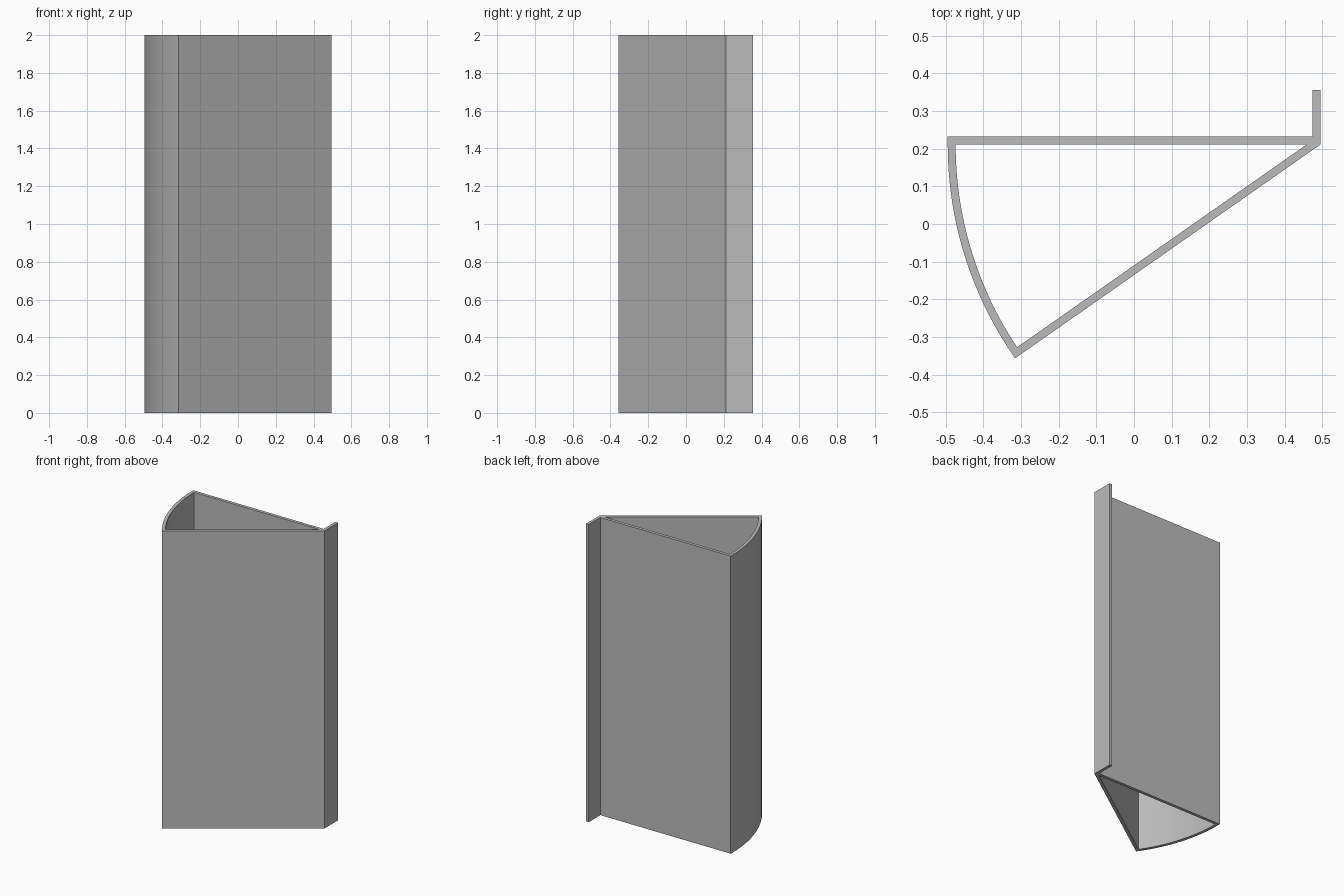
import bpy
import bmesh
from math import radians, sin, cos, asin, tan
from mathutils import Vector

cube = bpy.data.objects.get("Cube")
if cube:
    bpy.data.objects.remove(cube, do_unlink=True)

HEIGHT = 2.0
WALL = 0.021
RADIUS = 0.99
SWEEP = radians(35)
HINGE = Vector((0.495, 0.211))      # sharp corner where the two flat walls meet
BACK = HINGE.y + WALL
FLANGE_END = 0.356


def arc(radius, end, steps=24):
    """Points on the curved wall, from the back panel towards the front edge."""
    return [HINGE - radius * Vector((cos(end * i / steps), sin(end * i / steps)))
            for i in range(steps + 1)]


# Outer outline: hinge corner, flange, back panel, curved wall
outer = [HINGE, (HINGE.x, FLANGE_END), (HINGE.x - WALL, FLANGE_END),
         (HINGE.x - WALL, BACK), (HINGE.x - RADIUS, BACK)] + arc(RADIUS, SWEEP)

# Inner outline: the hollow, one wall thickness inside
inner_radius = RADIUS - WALL
inner_end = SWEEP - asin(WALL / inner_radius)
inner = [(HINGE.x - WALL / sin(SWEEP), HINGE.y)] + arc(inner_radius, inner_end)

# Extruded hollow profile
curve = bpy.data.curves.new("wedge_profile", 'CURVE')
curve.dimensions = '2D'
curve.fill_mode = 'BOTH'
curve.extrude = HEIGHT / 2
for outline in (outer, inner):
    spline = curve.splines.new('POLY')
    spline.points.add(len(outline) - 1)
    for point, (x, y) in zip(spline.points, outline):
        point.co = (x, y, 0, 1)
    spline.use_cyclic_u = True

profile = bpy.data.objects.new("wedge_duct", curve)
bpy.context.collection.objects.link(profile)
profile.location.z = HEIGHT / 2
bpy.ops.object.select_all(action='DESELECT')
profile.select_set(True)
bpy.context.view_layer.objects.active = profile
bpy.ops.object.convert(target='MESH')
duct = bpy.context.object

# Weld the end caps to the walls
bm = bmesh.new()
bm.from_mesh(duct.data)
bmesh.ops.remove_doubles(bm, verts=bm.verts, dist=0.0005)
bmesh.ops.recalc_face_normals(bm, faces=bm.faces)
bm.to_mesh(duct.data)
bm.free()
bpy.ops.object.shade_smooth_by_angle(angle=radians(20))

# Plain grey material
grey = bpy.data.materials.new("plain_grey")
grey.use_nodes = True
colour = (0.5, 0.5, 0.5, 1)
grey.diffuse_color = colour
grey.node_tree.nodes["Principled BSDF"].inputs["Base Color"].default_value = colour
duct.data.materials.clear()
duct.data.materials.append(grey)
